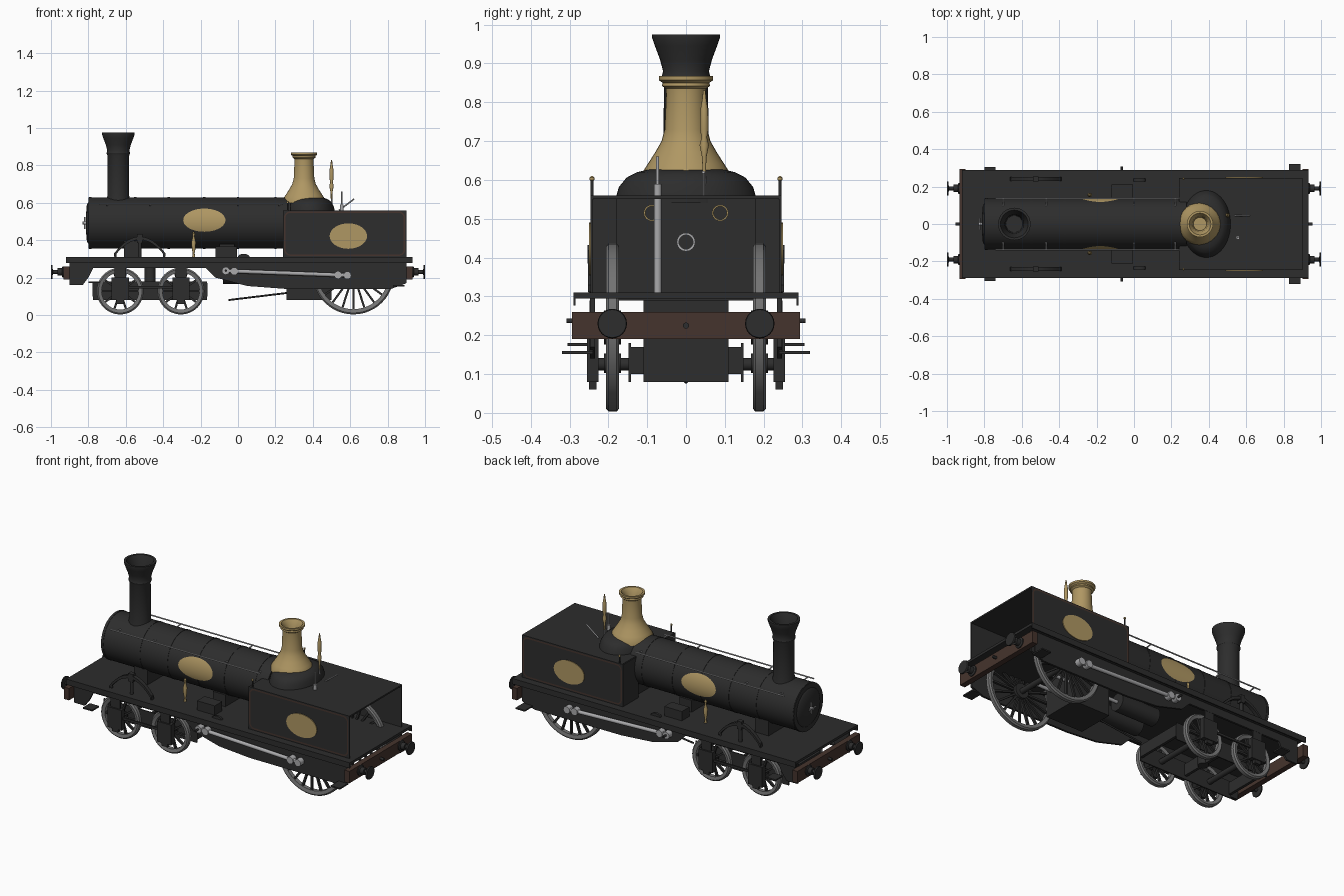
import bpy, bmesh
from math import sin, cos, pi, sqrt
from mathutils import Vector, Matrix

cube = bpy.data.objects.get("Cube")
if cube:
    bpy.data.objects.remove(cube, do_unlink=True)


def material(name, r, g, b):
    m = bpy.data.materials.new(name)
    m.use_nodes = True
    m.diffuse_color = (r, g, b, 1)
    m.node_tree.nodes["Principled BSDF"].inputs["Base Color"].default_value = (r, g, b, 1)
    return m


BLACK = material("charcoal_black", .026, .026, .026)
BRASS = material("brass", .43, .31, .125)
GREY = material("wheel_grey", .17, .17, .17)
SILVER = material("polished_steel", .4, .4, .41)
BROWN = material("dark_brown", .06, .034, .026)
parts = []


def finish(bm, name, mats):
    bmesh.ops.recalc_face_normals(bm, faces=bm.faces)
    mesh = bpy.data.meshes.new(name)
    bm.to_mesh(mesh)
    bm.free()
    for m in mats if isinstance(mats, tuple) else (mats,):
        mesh.materials.append(m)
    ob = bpy.data.objects.new(name, mesh)
    bpy.context.collection.objects.link(ob)
    parts.append(ob)
    return ob


def box(name, x, y, z, mat=BLACK):
    """Box from (low, high) ranges on each axis."""
    bm = bmesh.new()
    bmesh.ops.create_cube(bm, size=1)
    for v in bm.verts:
        v.co = [r[0] + (c + .5) * (r[1] - r[0]) for r, c in zip((x, y, z), v.co)]
    return finish(bm, name, mat)


def span(s, a, b):
    return sorted((s * a, s * b))


def spin(bm, profile, matrix, closed=False, n=32, index=0):
    """Turn (radius, height) points about the local z axis."""
    rings = [[bm.verts.new(matrix @ Vector((r * cos(2 * pi * i / n), r * sin(2 * pi * i / n), h)))
              for i in range(n)] for r, h in profile]
    pairs = list(zip(rings, rings[1:])) + ([(rings[-1], rings[0])] if closed else [])
    for a, b in pairs:
        for i in range(n):
            j = (i + 1) % n
            bm.faces.new((a[i], a[j], b[j], b[i])).material_index = index
    if not closed:
        for ring in (rings[0], rings[-1]):
            bm.faces.new(ring).material_index = index


def lathe(name, profile, at, mat=BLACK, axis=(0, 0, 1), closed=False, n=32):
    bm = bmesh.new()
    turn = Vector(axis).to_track_quat('Z', 'Y').to_matrix().to_4x4()
    spin(bm, profile, Matrix.Translation(at) @ turn, closed, n)
    return finish(bm, name, mat)


def rod(name, a, b, r, mat=BLACK, n=12):
    a, b = Vector(a), Vector(b)
    return lathe(name, [(r, 0), (r, (b - a).length)], a, mat, b - a, n=n)


def prism(name, points, y, mat=BLACK):
    """Side profile in x and z, extruded across a y range."""
    bm = bmesh.new()
    face = bm.faces.new([bm.verts.new((px, y[0], pz)) for px, pz in points])
    new = bmesh.ops.extrude_face_region(bm, geom=[face])["geom"]
    bmesh.ops.translate(bm, vec=(0, y[1] - y[0], 0),
                        verts=[g for g in new if isinstance(g, bmesh.types.BMVert)])
    return finish(bm, name, mat)


def wheel(name, x, y, radius, spokes, rim):
    bm = bmesh.new()
    base = Matrix.Translation((x, y, radius + .003)) @ Matrix.Rotation(pi / 2, 4, 'X')
    tyre = [(radius - rim, -.012), (radius - .008, -.017), (radius, -.01), (radius, .01),
            (radius - .008, .017), (radius - rim, .012)]
    spin(bm, tyre, base, True, 48, 1)
    spin(bm, [(radius * .2, -.022), (radius * .2, .022)], base, n=20)
    for i in range(spokes):
        m = (base @ Matrix.Rotation(2 * pi * i / spokes, 4, 'Z')
             @ Matrix.Translation((radius * .55, 0, 0)) @ Matrix.Diagonal((radius * .75, .011, .014, 1)))
        bmesh.ops.create_cube(bm, size=1, matrix=m)
    finish(bm, name, (BLACK, GREY))


def boiler_plaque(s):
    """Oval plate wrapped on the boiler side."""
    bm, rows, n = bmesh.new(), [], 20
    for i in range(n + 1):
        v = sin(pi * (i / n - .5))
        w, z = .112 * sqrt(max(0, 1 - v * v)) + .001, .507 + .062 * v
        y = s * sqrt(.141 ** 2 - (z - .492) ** 2)
        rows.append([bm.verts.new((-.18 + k * w, y, z)) for k in (-1, 1)])
    for a, b in zip(rows, rows[1:]):
        bm.faces.new((a[0], a[1], b[1], b[0]))
    finish(bm, "boiler_plaque", BRASS)


def tank_lining(s):
    """Rounded outline on the cab side."""
    bm, loops = bmesh.new(), []
    for inset in (.006, .014):
        loop = []
        for k, (cx, cz) in enumerate(((.86, .52), (.28, .52), (.28, .35), (.86, .35))):
            for i in range(7):
                a = pi / 2 * (k + i / 6)
                r = .04 - inset
                loop.append(bm.verts.new((cx + r * cos(a), s * .2475, cz + r * sin(a))))
        loops.append(loop)
    n = len(loops[0])
    for i in range(n):
        j = (i + 1) % n
        bm.faces.new((loops[0][i], loops[0][j], loops[1][j], loops[1][i]))
    finish(bm, "cab_lining", BROWN)


# Boiler, bands and smokebox door
EAST = (1, 0, 0)
rod("boiler", (-.8, 0, .492), (.28, 0, .492), .137, n=48)
for x in (-.79, -.55, -.37, -.18, 0, .2):
    rod("boiler_band", (x - .006, 0, .492), (x + .006, 0, .492), .139, n=48)
lathe("smokebox_door", [(.11, 0), (.1, .008), (.03, .014)], (-.8, 0, .492), axis=(-1, 0, 0))
rod("door_spindle", (-.8, 0, .492), (-.832, 0, .492), .008, SILVER)
rod("door_handle", (-.826, -.032, .492), (-.826, .032, .492), .004, SILVER)
rod("door_handle", (-.82, 0, .46), (-.82, 0, .524), .004, SILVER)
box("smokebox_saddle", (-.61, -.52), (-.1, .1), (.3, .4))
box("boiler_support", (-.1, -.02), (-.09, .09), (.3, .38))

# Chimney and brass dome, both hollow at the top
lathe("chimney", [(.066, .6), (.058, .64), (.057, .85), (.063, .865), (.059, .88), (.067, .91), (.08, .945),
                  (.087, .965), (.087, .975), (.074, .975), (.05, .91), (.045, .8)], (-.64, 0, 0))
lathe("steam_dome", [(.115, .6), (.112, .62), (.098, .642), (.08, .67), (.063, .7), (.055, .73), (.051, .82),
                     (.052, .835), (.062, .842), (.06, .85), (.07, .857), (.07, .868), (.058, .868),
                     (.04, .84), (.035, .8)], (.353, 0, 0), BRASS)

# Firebox with a domed crown
box("firebox", (.265, .51), (-.18, .18), (.29, .552))
crown = lathe("firebox_crown", [(1, .54), (1, .557), (.96, .582), (.85, .606), (.7, .62), (.5, .628)], (0, 0, 0), n=48)
crown.scale, crown.location = (.131, .18, 1), (.386, 0, 0)
for y in (-.088, .088):
    lathe("gauge_ring", [(.017, 0), (.021, 0), (.021, .008), (.017, .008)], (.51, y, .515), BRASS, EAST, True)
lathe("firehole_ring", [(.018, 0), (.024, 0), (.024, .008), (.018, .008)], (.51, 0, .44), SILVER, EAST, True)
rod("brake_column", (.555, -.073, .31), (.555, -.073, .59), .01, SILVER)
rod("brake_spindle", (.555, -.073, .59), (.555, -.073, .66), .004, SILVER)
rod("regulator_lever", (.54, .045, .56), (.62, .045, .62), .004, SILVER)
rod("whistle_pipe", (.5, .047, .53), (.5, .047, .65), .004, SILVER)
lathe("whistle", [(.004, .62), (.006, .66), (.012, .69), (.007, .71), (.011, .73), (.01, .78),
                  (.005, .81), (.003, .83)], (.5, .047, 0), BRASS, n=16)

# Cab: thin sides, flat roof and front, open at the back
box("cab_roof", (.245, .9), (-.246, .246), (.551, .56))
for s in (-1, 1):
    box("cab_side", (.24, .9), span(s, .24, .246), (.3, .56))
    box("cab_front", (.24, .25), span(s, .1, .243), (.3, .558))
    tank_lining(s)
    plaque = lathe("cab_plaque", [(1, -.003), (1, .003)], (0, 0, 0), BRASS, (0, 1, 0), n=40)
    plaque.scale, plaque.location = (.1, 1, .068), (.59, s * .247, .422)
    rod("cab_post", (.265, s * .242, .55), (.265, s * .242, .6), .004)
    lathe("post_knob", [(.002, -.007), (.006, -.003), (.006, .003), (.002, .007)], (.265, s * .242, .603), BRASS, n=12)

# Running plate, frames and side fittings
box("running_plate", (-.92, .933), (-.29, .29), (.295, .31))
frame = [(-.9, .296), (-.9, .16), (-.83, .16), (-.8, .2), (-.775, .25), (-.17, .25), (-.12, .2), (.05, .155),
         (.25, .14), (.82, .14), (.9, .17), (.9, .296)]
for s in (-1, 1):
    box("plate_edging", (-.92, .933), span(s, .284, .29), (.277, .31))
    prism("side_frame", frame, span(s, .235, .247))
    boiler_plaque(s)
    rod("boiler_handrail", (-.74, s * .137, .593), (.24, s * .137, .593), .004, SILVER, 8)
    for x in (-.7, -.47, 0, .22):
        rod("handrail_post", (x, s * .09, .585), (x, s * .138, .593), .004, SILVER, 8)
    lathe("plate_lubricator", [(.008, .31), (.005, .33), (.01, .355), (.012, .39), (.005, .42), (.008, .435),
                               (.003, .445)], (-.237, s * .155, 0), BRASS, n=16)
    # Arched leaf spring on a central post
    curve = [(-.525 + .137 * t / 6, .42 - .09 * (t / 6) ** 2) for t in range(-6, 7)]
    prism("leaf_spring", curve + [(x, z - .018) for x, z in reversed(curve)], span(s, .23, .252))
    box("spring_buckle", (-.54, -.51), span(s, .228, .254), (.385, .432))
    rod("spring_post", (-.525, s * .241, .3), (-.525, s * .241, .4), .01)
    for x in (-.655, -.395):
        rod("spring_hanger", (x, s * .241, .3), (x, s * .241, .335), .006)
    box("sand_box", (-.12, -.005), span(s, .14, .21), (.305, .365))
    prism("splasher", [(.03 + .032 * cos(pi * i / 8), .309 + .018 * sin(pi * i / 8)) for i in range(9)],
          span(s, .228, .242))
    # Coupling rod with end bosses
    rod("coupling_rod", (-.07, s * .265, .236), (.58, s * .265, .212), .011, SILVER)
    for x, z in ((-.065, .236), (-.02, .234), (.535, .214), (.585, .212)):
        rod("rod_boss", (x, s * .247, z), (x, s * .281, z), .021, SILVER, 16)
    rod("crank_pin", (-.065, s * .25, .237), (-.065, s * .308, .237), .006)
    # Steps
    box("front_step", (-.8, -.74), span(s, .24, .305), (.172, .18))
    box("rear_step", (.83, .89), span(s, .24, .32), (.152, .16))
    box("rear_step_hanger", (.84, .88), span(s, .24, .248), (.155, .29))

# Buffer beams and buffers
for e in (-1, 1):
    box("buffer_beam", span(e, .9, .933), (-.293, .293), (.19, .26), BROWN)
    rod("draw_hook", (e * .93, 0, .225), (e * .955, 0, .225), .008)
    for y in (-.19, .19):
        lathe("buffer", [(.03, 0), (.03, .008), (.02, .012), (.02, .035), (.01, .036), (.01, .06), (.038, .062),
                         (.036, .07)], (e * .93, y, .23), axis=(e, 0, 0), n=24)

# Wheels, axles and axle boxes
for x, radius, spokes, rim in ((-.63, .125, 10, .026), (-.305, .125, 10, .026), (.617, .217, 20, .028)):
    rod("axle", (x, -.23, radius), (x, .23, radius), .016)
    for s in (-1, 1):
        wheel("wheel", x, s * .189, radius, spokes, rim)
        if radius < .2:
            box("axle_box", (x - .046, x + .046), span(s, .225, .255), (.08, .2))
            box("axle_box_keep", (x - .02, x + .02), span(s, .231, .25), (.06, .082))
            box("horn_guide", (x - .03, x + .03), span(s, .236, .246), (.19, .26))

# Bogie frame and parts between the frames
for s in (-1, 1):
    box("bogie_frame", (-.775, -.165), span(s, .142, .148), (.08, .18))
    box("bogie_tie", (-.63, -.305), span(s, .235, .245), (.142, .155))
    rod("inside_cylinder", (-.08, s * .065, .215), (.17, s * .065, .215), .05, n=24)
    rod("piston_rod", (.17, s * .065, .215), (.6, s * .065, .217), .01, SILVER)
for x in (-.77, -.47, -.17):
    box("bogie_cross_beam", (x - .008, x + .008), (-.145, .145), (.1, .17))
rod("bogie_pivot", (-.47, 0, .1), (-.47, 0, .3), .03)
box("ash_pan", (.26, .5), (-.11, .11), (.08, .3))
rod("damper_rod", (-.05, 0, .08), (.28, 0, .12), .005)

bpy.ops.object.select_all(action='DESELECT')
for ob in parts:
    ob.select_set(True)
bpy.context.view_layer.objects.active = parts[0]
bpy.ops.object.shade_smooth_by_angle(angle=.6)
